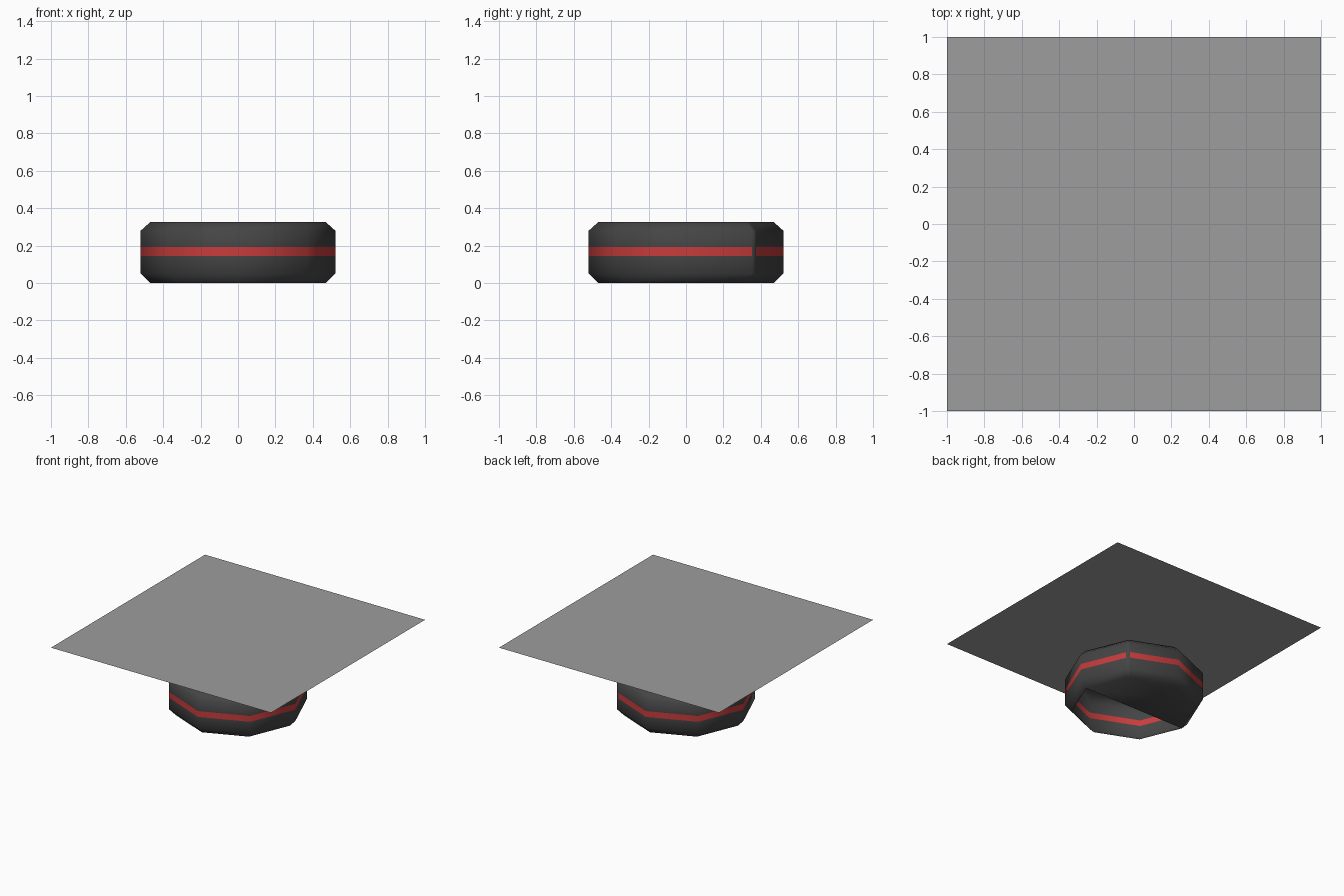
import bpy, bmesh, math
from mathutils import Vector

if "Cube" in bpy.data.objects:
    bpy.data.objects.remove(bpy.data.objects["Cube"])


def material(name, rgb):
    m = bpy.data.materials.new(name)
    m.diffuse_color = (*rgb, 1)
    m.use_nodes = True
    m.node_tree.nodes["Principled BSDF"].inputs["Base Color"].default_value = m.diffuse_color
    return m


dark = material("dark grey", (0.06, 0.06, 0.06))
red = material("red", (0.58, 0.045, 0.045))
grey = material("mid grey", (0.34, 0.34, 0.34))


def add_object(name, bm, mats):
    me = bpy.data.meshes.new(name)
    bm.to_mesh(me)
    bm.free()
    for m in mats:
        me.materials.append(m)
    ob = bpy.data.objects.new(name, me)
    bpy.context.collection.objects.link(ob)
    return ob


# Octagon outline, with two extra points beside the 45 degree corner
# that leave a small gap in the stripe
corners = [Vector((math.cos(i * math.pi / 4), math.sin(i * math.pi / 4))) for i in range(8)]
GAP = 0.04
outline = [corners[0], corners[1].lerp(corners[0], GAP), corners[1],
           corners[1].lerp(corners[2], GAP)] + corners[2:]
gap_columns = (1, 2)

# Drum: chamfered shell with a red band (radius, height)
profile = [(0.47, 0), (0.52, 0.05), (0.52, 0.145), (0.52, 0.193), (0.52, 0.28), (0.47, 0.325)]
STRIPE_ROW = 2
bm = bmesh.new()
rings = [[bm.verts.new((p.x * r, p.y * r, z)) for p in outline] for r, z in profile]
n = len(outline)
for row, (a, b) in enumerate(zip(rings, rings[1:])):
    for i in range(n):
        j = (i + 1) % n
        f = bm.faces.new((a[i], a[j], b[j], b[i]))
        f.material_index = int(row == STRIPE_ROW and i not in gap_columns)

# Full top cap; the bottom cap covers only the back half
bm.faces.new(rings[-1])
bm.faces.new([v for v in reversed(rings[0]) if v.co.y > -0.001])
for f in bm.faces:
    f.smooth = True
add_object("drum", bm, [dark, red])

# Flat square sheet floating above the drum
bm = bmesh.new()
bmesh.ops.create_grid(bm, x_segments=1, y_segments=1, size=1)
sheet = add_object("flat_sheet", bm, [grey])
sheet.location.z = 0.63
